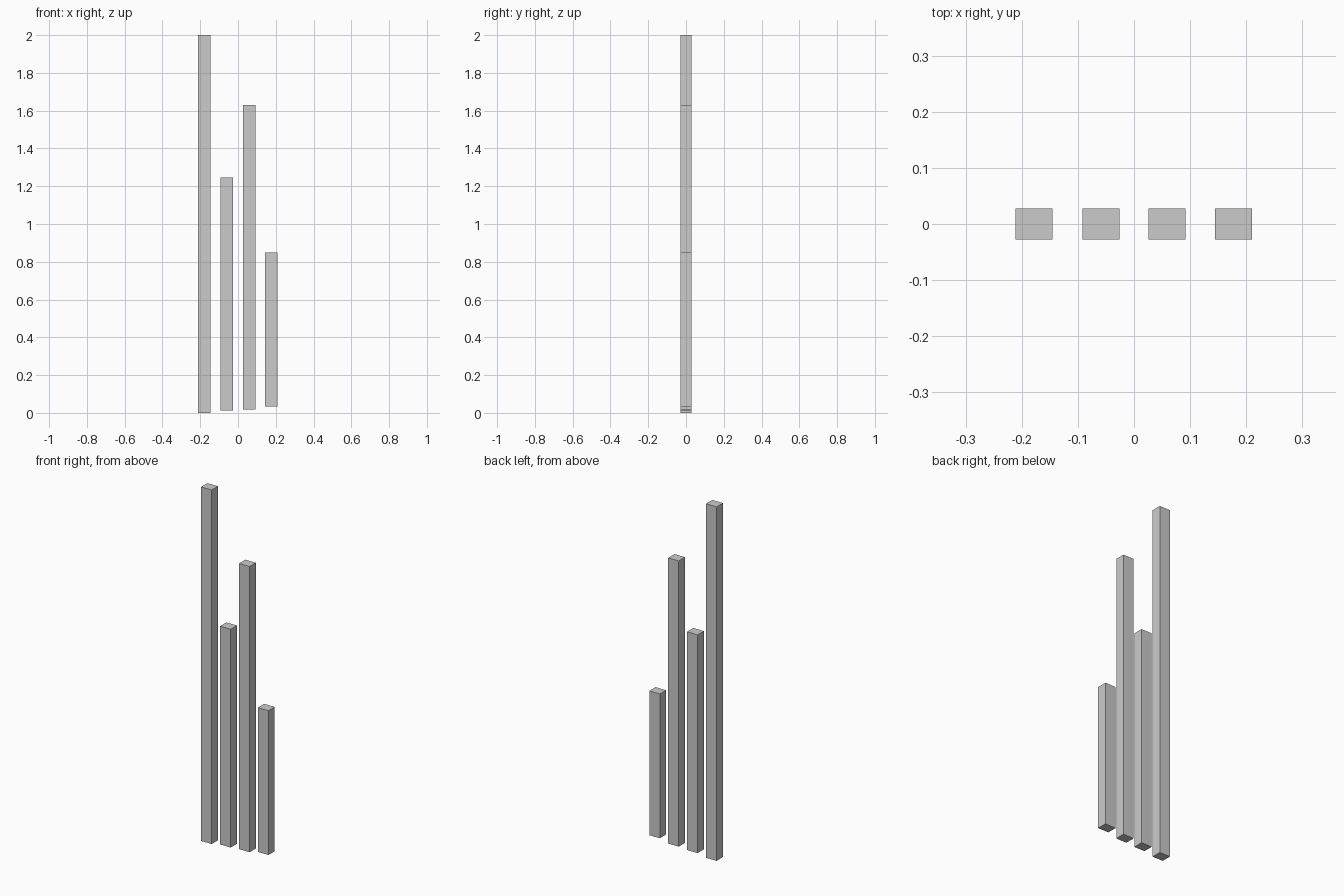
import bpy

if "Cube" in bpy.data.objects:
    bpy.data.objects.remove(bpy.data.objects["Cube"])

WIDTH, DEPTH = 0.066, 0.056

# Bars from left to right: centre x, bottom z, top z
BARS = [
    (-0.178, 0.0, 2.0),
    (-0.059, 0.012, 1.245),
    (0.059, 0.017, 1.631),
    (0.177, 0.033, 0.848),
]


def add_bar(name, x, bottom, top):
    bpy.ops.mesh.primitive_cube_add(size=1, location=(x, 0, (bottom + top) / 2))
    bar = bpy.context.object
    bar.name = name
    bar.scale = (WIDTH, DEPTH, top - bottom)
    bpy.ops.object.transform_apply(location=False, rotation=False, scale=True)


# Row of upright bars
for i, (x, bottom, top) in enumerate(BARS, 1):
    add_bar(f"upright_bar_{i}", x, bottom, top)
